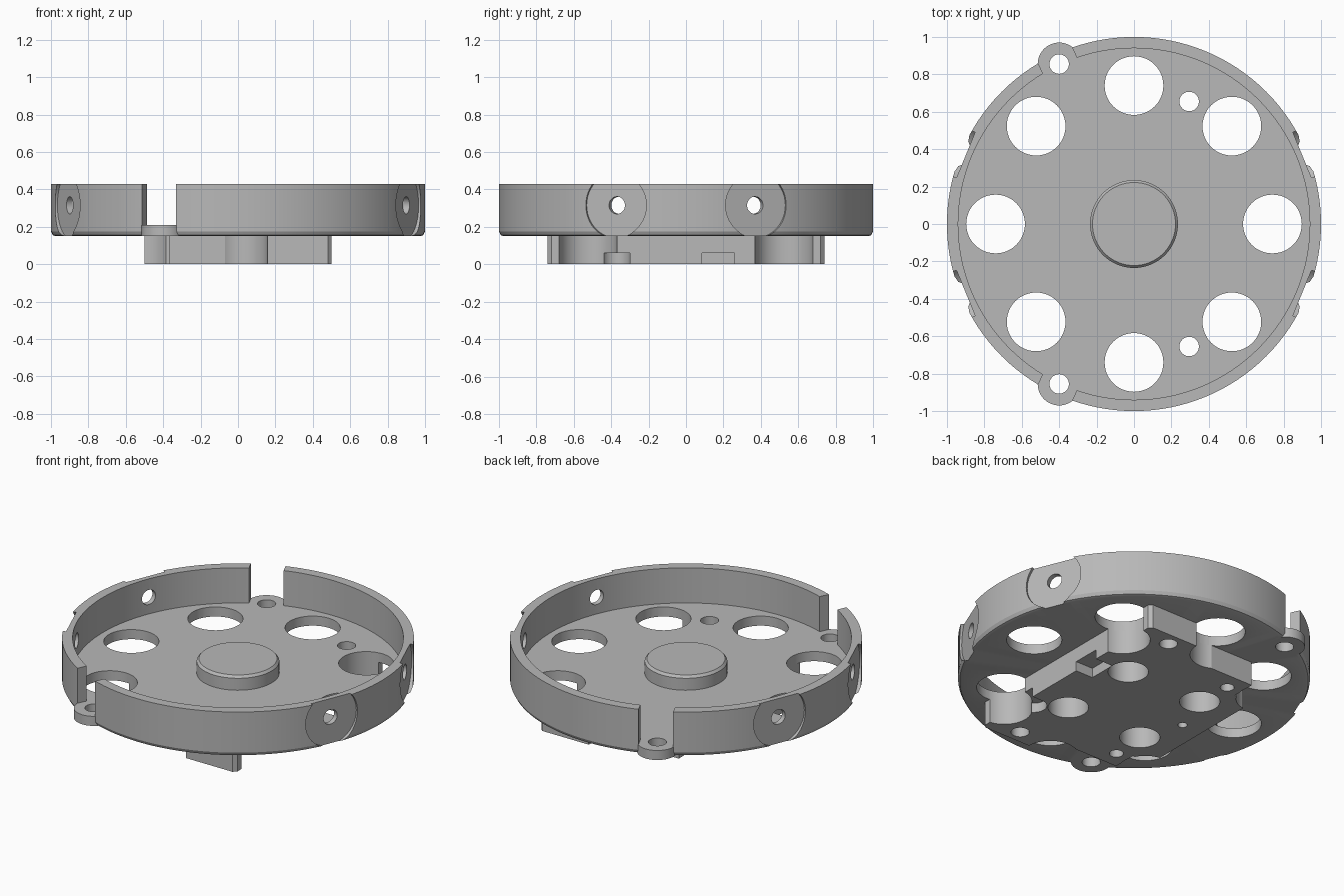
import bpy, bmesh, math
from mathutils import Matrix, Vector

cube = bpy.data.objects.get("Cube")
if cube:
    bpy.data.objects.remove(cube, do_unlink=True)

grey = bpy.data.materials.new("grey")
grey.use_nodes = True
COLOUR = (0.48, 0.48, 0.48, 1)
grey.diffuse_color = COLOUR
grey.node_tree.nodes["Principled BSDF"].inputs["Base Color"].default_value = COLOUR

FLOOR, UNDER, RIM = 0.21, 0.15, 0.43


def finish(name, bm):
    bmesh.ops.recalc_face_normals(bm, faces=bm.faces)
    mesh = bpy.data.meshes.new(name)
    bm.to_mesh(mesh)
    bm.free()
    obj = bpy.data.objects.new(name, mesh)
    obj.data.materials.append(grey)
    bpy.context.collection.objects.link(obj)
    return obj


def lathe(name, profile, steps=128):
    bm = bmesh.new()
    verts = [bm.verts.new((r, 0, z)) for r, z in profile]
    edges = [bm.edges.new(pair) for pair in zip(verts, verts[1:])]
    bmesh.ops.spin(bm, geom=verts + edges, cent=(0, 0, 0), axis=(0, 0, 1),
                   angle=2 * math.pi, steps=steps, use_duplicate=False)
    bmesh.ops.remove_doubles(bm, verts=bm.verts, dist=0.0001)
    return finish(name, bm)


def cylinder(name, x, y, z0, z1, r, steps=48):
    bm = bmesh.new()
    bmesh.ops.create_cone(bm, cap_ends=True, segments=steps, radius1=r, radius2=r,
                          depth=z1 - z0, matrix=Matrix.Translation((x, y, (z0 + z1) / 2)))
    return finish(name, bm)


def radial_cylinder(angle, r0, r1, z, radius):
    # cylinder lying along a horizontal radius
    out = Vector((math.cos(angle), math.sin(angle), 0))
    m = Matrix.Translation(out * (r0 + r1) / 2 + Vector((0, 0, z)))
    m = m @ out.to_track_quat("Z", "Y").to_matrix().to_4x4()
    bm = bmesh.new()
    bmesh.ops.create_cone(bm, cap_ends=True, segments=48, radius1=radius,
                          radius2=radius, depth=r1 - r0, matrix=m)
    return finish("cutter", bm)


def box(x0, x1, y0, y1, z0, z1, angle=0):
    m = Matrix.Rotation(angle, 4, "Z")
    m = m @ Matrix.Translation(((x0 + x1) / 2, (y0 + y1) / 2, (z0 + z1) / 2))
    m = m @ Matrix.Diagonal((x1 - x0, y1 - y0, z1 - z0, 1))
    bm = bmesh.new()
    bmesh.ops.create_cube(bm, size=1, matrix=m)
    return finish("cutter", bm)


def combine(target, tool, operation="DIFFERENCE"):
    mod = target.modifiers.new("combine", "BOOLEAN")
    mod.operation, mod.solver, mod.object = operation, "EXACT", tool
    tool.hide_render = True
    bpy.context.view_layer.objects.active = target
    bpy.ops.object.modifier_apply(modifier=mod.name)
    bpy.data.objects.remove(tool, do_unlink=True)


def drill(targets, x, y, r):
    for target in targets:
        combine(target, cylinder("cutter", x, y, -0.1, 0.6, r))


# Round tray with a thin upright rim
tray = lathe("round_tray", [(0, UNDER), (0.975, UNDER), (0.99, 0.155), (1, 0.175),
                            (1, RIM), (0.94, RIM), (0.94, FLOOR), (0, FLOOR)])

# Rim gaps with rounded mounting ears
EAR = Vector((-0.4, 0.855))
for side in (1, -1):
    angle = side * math.atan2(EAR.y, EAR.x)
    combine(tray, box(0.9, 1.1, -0.1, 0.1, FLOOR, 0.6, angle))
for side in (1, -1):
    combine(tray, cylinder("ear", EAR.x, side * EAR.y, UNDER, FLOOR, 0.115), "UNION")
    drill([tray], EAR.x, side * EAR.y, 0.052)

# Flat spot faces and screw holes in the rim
for base in (0, math.pi):
    for side in (1, -1):
        angle = base + side * math.radians(22.3)
        combine(tray, radial_cylinder(angle, 0.972, 1.1, 0.315, 0.175))
        combine(tray, radial_cylinder(angle, 0.85, 1.1, 0.315, 0.046))

# Block under the tray: half outline mirrored front to back
half = [(-0.5, 0.6), (0, 0.6), (0, 0.74), (0.48, 0.74), (0.5, 0.72)]
outline = half + [(x, -y) for x, y in reversed(half)]
bm = bmesh.new()
face = bm.faces.new([bm.verts.new((x, y, 0)) for x, y in outline])
top = bmesh.ops.extrude_face_region(bm, geom=[face])["geom"]
bmesh.ops.translate(bm, verts=[v for v in top if isinstance(v, bmesh.types.BMVert)],
                    vec=(0, 0, UNDER))
block = finish("mounting_block", bm)

# Trim the block's far corners beyond the diagonal openings
for y0, y1 in ((0.45, 0.8), (-0.8, -0.45)):
    combine(block, box(-0.6, -0.37, y0, y1, -0.1, 0.3))

# Ring of eight large openings, and two small through holes
for i in range(8):
    a = i * math.pi / 4
    drill([tray, block], 0.74 * math.cos(a), 0.74 * math.sin(a), 0.157)
for side in (1, -1):
    drill([tray, block], 0.295, side * 0.655, 0.052)

# Blind sockets in the block's underside
for side in (1, -1):
    for x in (0.265, -0.265):
        drill([block], x, side * 0.265, 0.115)
    drill([block], -0.28, side * 0.49, 0.04)
drill([block], -0.36, 0, 0.027)

# Shallow notches in the block's side
combine(block, cylinder("cutter", 0.43, -0.375, -0.1, 0.06, 0.075))
combine(block, box(0.43, 0.6, -0.45, -0.3, -0.1, 0.06))
combine(block, box(0.38, 0.6, 0.085, 0.26, -0.1, 0.06))

# Chamfered boss in the middle of the floor
boss = lathe("centre_boss", [(0, FLOOR - 0.02), (0.235, FLOOR - 0.02), (0.235, 0.285),
                             (0.222, 0.3), (0, 0.3)], 64)

for obj in (tray, block, boss):
    bpy.ops.object.select_all(action="DESELECT")
    obj.select_set(True)
    bpy.context.view_layer.objects.active = obj
    bpy.ops.object.shade_smooth_by_angle(angle=math.radians(25))
